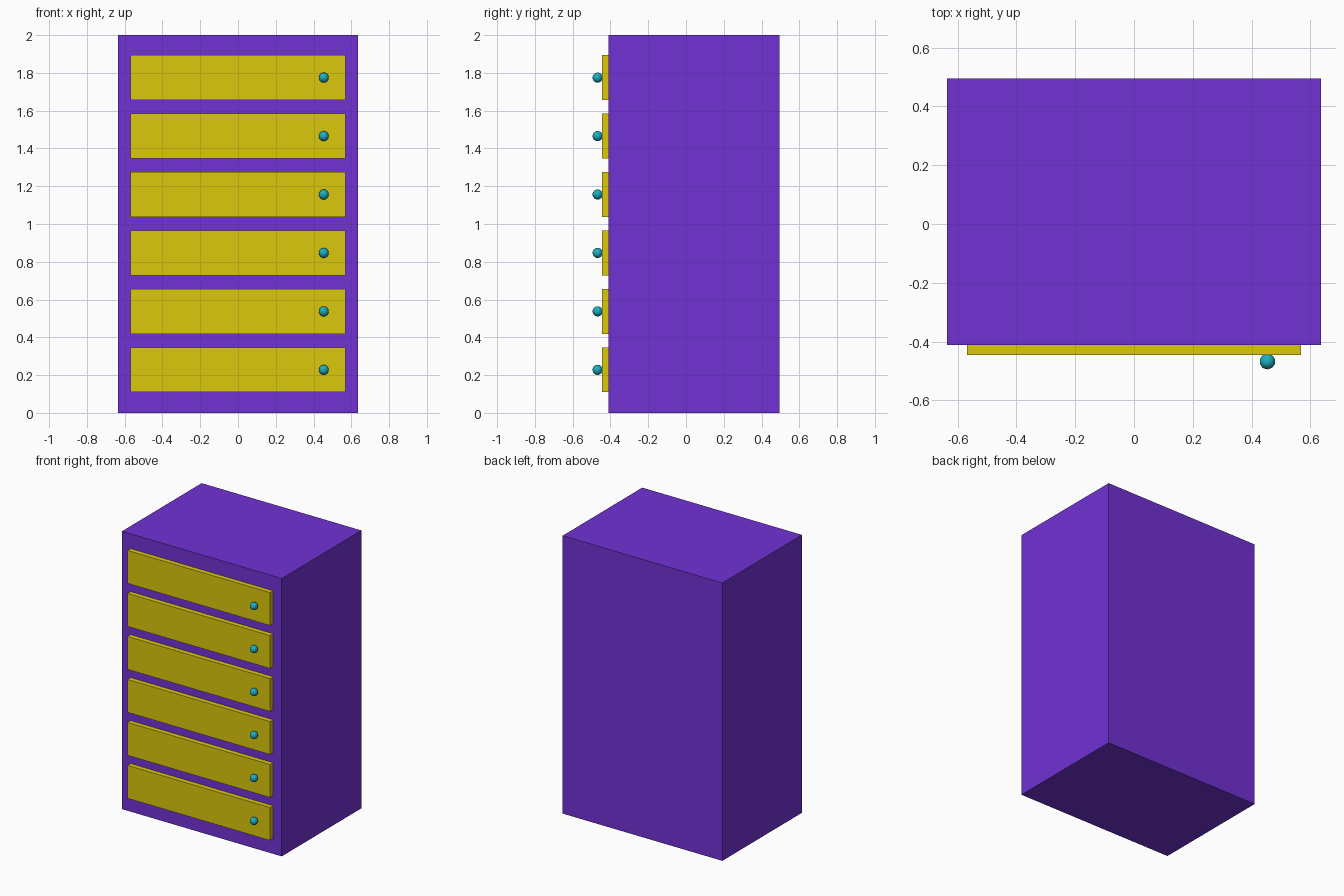
import bpy

if "Cube" in bpy.data.objects:
    bpy.data.objects.remove(bpy.data.objects["Cube"])

def material(name, color):
    m = bpy.data.materials.new(name)
    m.diffuse_color = color
    m.use_nodes = True
    m.node_tree.nodes["Principled BSDF"].inputs["Base Color"].default_value = m.diffuse_color
    return m

purple = material("purple_paint", (0.165, 0.032, 0.66, 1))
yellow = material("yellow_paint", (0.72, 0.58, 0.004, 1))
teal = material("teal_knob", (0.012, 0.42, 0.54, 1))

def box(name, x, y, z, mat):
    """Box from (min, max) ranges on each axis."""
    bpy.ops.mesh.primitive_cube_add(size=1, location=[sum(r) / 2 for r in (x, y, z)])
    ob = bpy.context.object
    ob.name = name
    ob.scale = [r[1] - r[0] for r in (x, y, z)]
    bpy.ops.object.transform_apply(location=False, rotation=False, scale=True)
    ob.data.materials.append(mat)
    return ob

# Cabinet body
W, FRONT, BACK = 0.636, -0.411, 0.495
box("cabinet_body", (-W, W), (FRONT, BACK), (0, 2), purple)

# Six drawers, each with a knob near the right end
COUNT, FIRST_Z, PITCH, HALF_H = 6, 0.228, 0.3094, 0.1185
FACE = -0.446
for i in range(COUNT):
    z = FIRST_Z + i * PITCH
    box(f"drawer_front_{i + 1}", (-0.568, 0.568), (FACE, FRONT),
        (z - HALF_H, z + HALF_H), yellow)
    bpy.ops.mesh.primitive_uv_sphere_add(segments=10, ring_count=8, radius=0.027,
                                         location=(0.454, -0.468, z))
    knob = bpy.context.object
    knob.name = f"drawer_knob_{i + 1}"
    knob.data.materials.append(teal)
    bpy.ops.object.shade_smooth()
